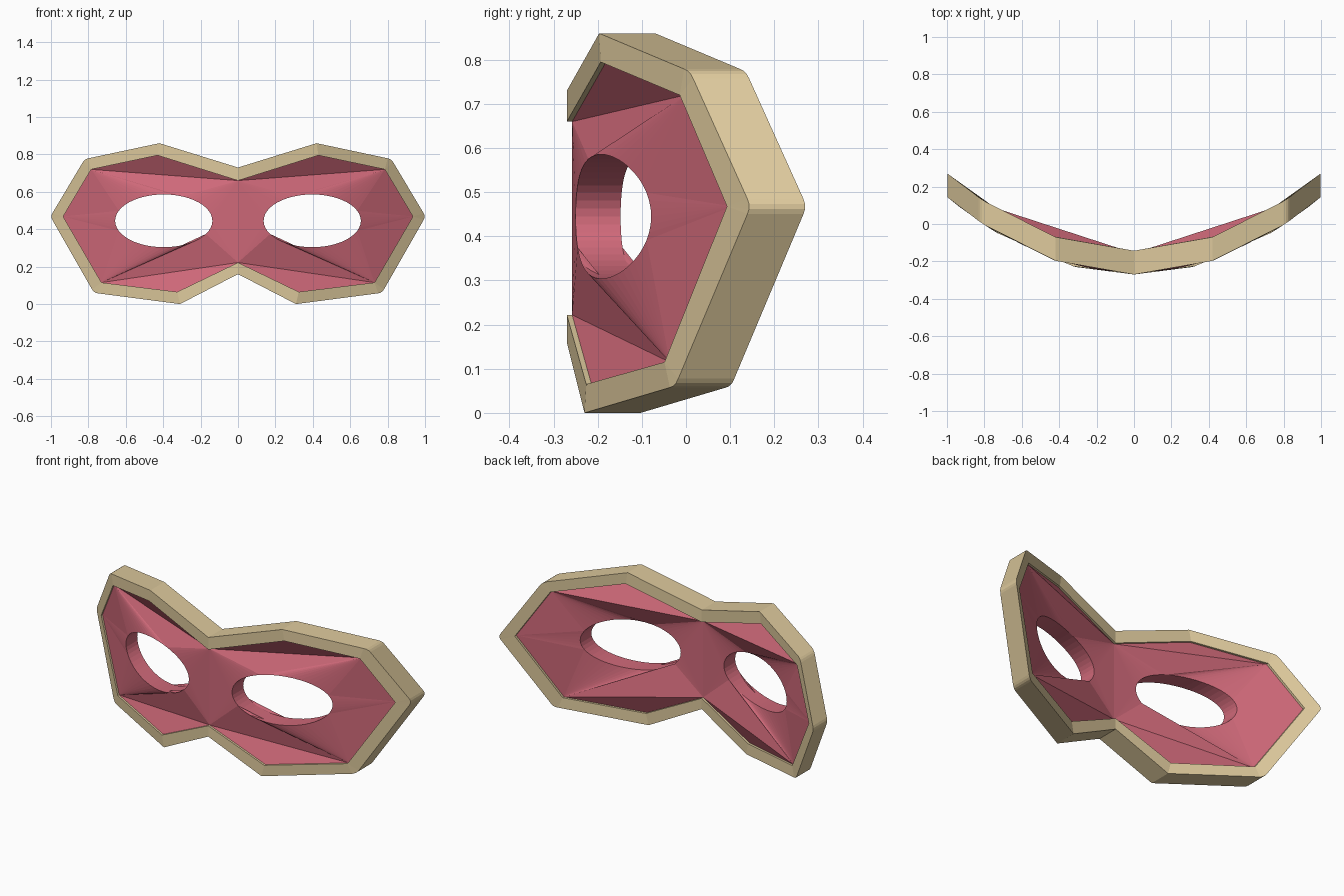
import bpy, bmesh, math
from mathutils import Vector

if "Cube" in bpy.data.objects:
    bpy.data.objects.remove(bpy.data.objects["Cube"])

DEPTH = 0.127
# half outlines (x, z) from top centre round to bottom centre
OUTER = [(0, .73), (.42, .86), (.82, .775), (1.003, .468), (.77, .06), (.31, 0), (0, .16)]
INNER = [(0, .66), (.43, .795), (.785, .72), (.935, .468), (.73, .115), (.325, .065), (0, .222)]
ROUNDED = (2, 3, 4)


def bend(x):
    """Depth of the curved front at a given x."""
    return -0.27 + 0.415 * x * x


def make(name, bm, color):
    bmesh.ops.remove_doubles(bm, verts=bm.verts, dist=1e-4)
    bmesh.ops.dissolve_degenerate(bm, edges=bm.edges, dist=1e-5)
    bmesh.ops.recalc_face_normals(bm, faces=bm.faces)
    me = bpy.data.meshes.new(name)
    bm.to_mesh(me)
    bm.free()
    ob = bpy.data.objects.new(name, me)
    bpy.context.collection.objects.link(ob)
    mat = bpy.data.materials.new(name + "_colour")
    mat.diffuse_color = color
    mat.use_nodes = True
    mat.node_tree.nodes["Principled BSDF"].inputs["Base Color"].default_value = mat.diffuse_color
    me.materials.append(mat)
    return ob


def add_face(bm, pts):
    """Face from (x, z, offset) points, bent to the curve, if not degenerate."""
    cos = []
    for x, z, o in pts:
        c = Vector((x, bend(x) + o, z))
        if all((c - d).length > 1e-5 for d in cos):
            cos.append(c)
    if len(cos) > 2:
        bm.faces.new([bm.verts.new(c) for c in cos])


# rim: outline with softened side corners, paired with sharp inner outline
pairs = []
for i, (o, n) in enumerate(zip(OUTER, INNER)):
    if i in ROUNDED:
        p, a, b = Vector(o), Vector(OUTER[i - 1]), Vector(OUTER[i + 1])
        p0 = p + (a - p).normalized() * 0.02
        p1 = p + (b - p).normalized() * 0.02
        for t in (0, .33, .67, 1):
            q = p0 * (1 - t) ** 2 + p * 2 * t * (1 - t) + p1 * t * t
            pairs.append((tuple(q), n))
    else:
        pairs.append((o, n))

bm = bmesh.new()
for s in (1, -1):
    rings = [[(s * o[0], o[1], 0), (s * o[0], o[1], DEPTH),
              (s * n[0], n[1], DEPTH), (s * n[0], n[1], 0)] for o, n in pairs]
    for r0, r1 in zip(rings, rings[1:]):
        for k in range(4):
            m = (k + 1) % 4
            add_face(bm, [r0[k], r0[m], r1[m], r1[k]])
rim = make("rim", bm, (0.72, 0.58, 0.33, 1))

# face panel: fans from outline corners to each oval eye hole
T0, T1, T2, S, B2, B1, B0 = INNER
N = 48
eye = [(.397 + .26 * math.cos(2 * math.pi * i / N),
        .445 + .141 * math.sin(2 * math.pi * i / N)) for i in range(N)]


def anchor(i):
    a = ((i + .5) * 360 / N) % 360
    for limit, p in ((25, S), (115, T2), (180, T0), (210, B0), (335, B2)):
        if a < limit:
            return p
    return S


tris = [(T0, T1, T2), (B0, B1, B2)]
for i in range(N):
    a, prev = anchor(i), anchor(i - 1)
    tris.append((eye[i], eye[(i + 1) % N], a))
    if a != prev:
        tris.append((eye[i], prev, a))

FRONT, BACK = 0.012, 0.114
bm = bmesh.new()
for s in (1, -1):
    for off in (FRONT, BACK):
        for t in tris:
            add_face(bm, [(s * x, z, off) for x, z in t])
    # eye hole walls and outer edge walls
    walls = [(eye[i], eye[(i + 1) % N]) for i in range(N)] + list(zip(INNER, INNER[1:]))
    for (x0, z0), (x1, z1) in walls:
        add_face(bm, [(s * x0, z0, FRONT), (s * x1, z1, FRONT),
                      (s * x1, z1, BACK), (s * x0, z0, BACK)])
panel = make("face_panel", bm, (0.62, 0.14, 0.19, 1))
